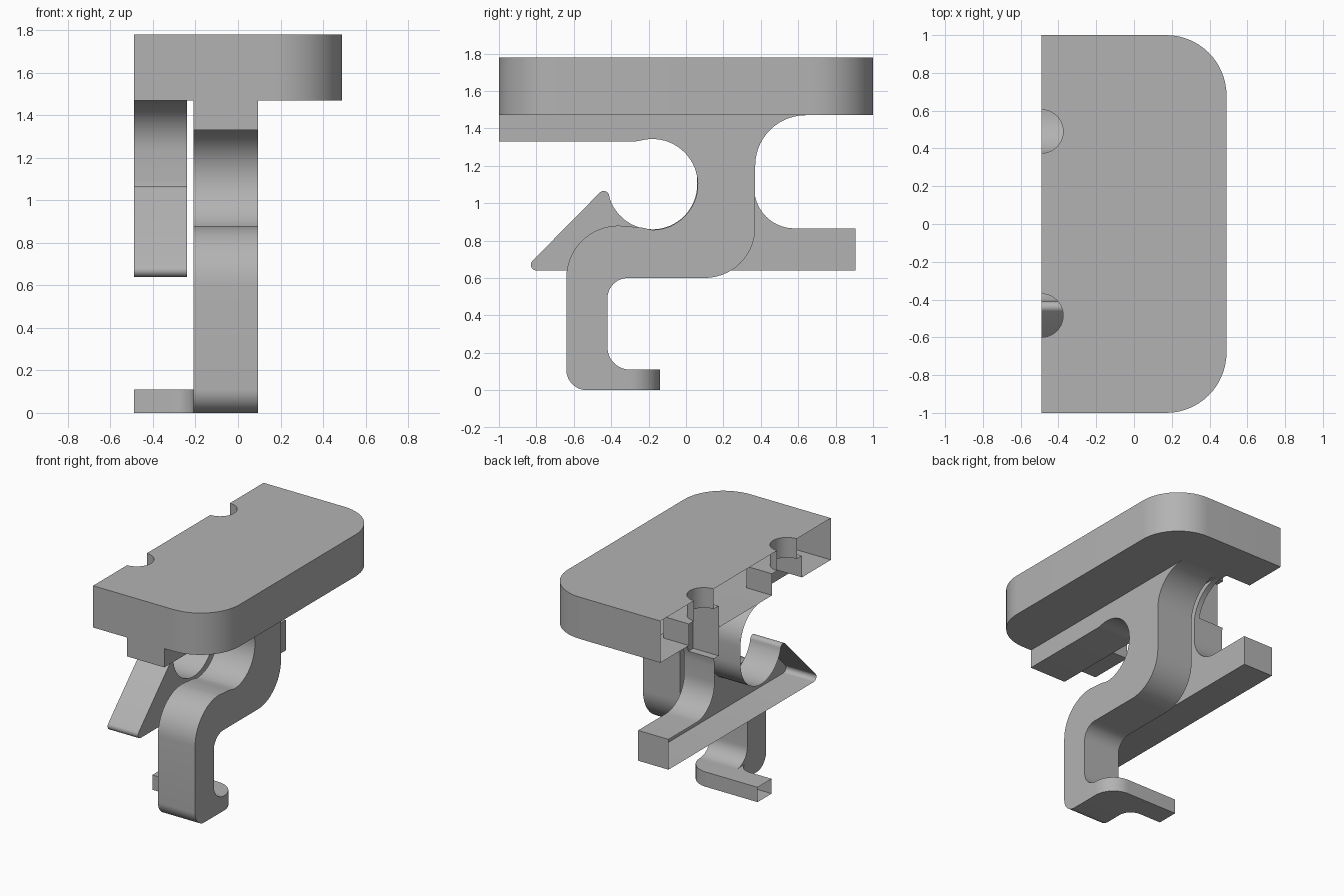
import bpy, bmesh, math
from mathutils import Vector

if "Cube" in bpy.data.objects:
    bpy.data.objects.remove(bpy.data.objects["Cube"])

grey = bpy.data.materials.new("plain grey")
grey.diffuse_color = (0.45, 0.45, 0.45, 1)
grey.use_nodes = True
grey.node_tree.nodes["Principled BSDF"].inputs["Base Color"].default_value = grey.diffuse_color

CUT = -0.49  # open symmetry plane


def arc(cx, cy, r, a0, a1, n=14):
    """Points along an arc, angles in degrees."""
    return [(cx + r * math.cos(math.radians(a0 + (a1 - a0) * i / n)),
             cy + r * math.sin(math.radians(a0 + (a1 - a0) * i / n)))
            for i in range(n + 1)]


def prism(name, pts, axis, lo, hi):
    """Extrude a closed profile: axis 'x' takes (y, z), axis 'z' takes (x, y)."""
    bm = bmesh.new()
    place = (lambda p: (lo, p[0], p[1])) if axis == 'x' else (lambda p: (p[0], p[1], lo))
    face = bm.faces.new([bm.verts.new(place(p)) for p in pts])
    new = bmesh.ops.extrude_face_region(bm, geom=[face])["geom"]
    step = Vector((hi - lo, 0, 0)) if axis == 'x' else Vector((0, 0, hi - lo))
    bmesh.ops.translate(bm, vec=step, verts=[v for v in new if isinstance(v, bmesh.types.BMVert)])
    bmesh.ops.remove_doubles(bm, verts=bm.verts, dist=1e-5)
    bmesh.ops.recalc_face_normals(bm, faces=bm.faces)
    me = bpy.data.meshes.new(name)
    bm.to_mesh(me)
    bm.free()
    me.materials.append(grey)
    ob = bpy.data.objects.new(name, me)
    bpy.context.collection.objects.link(ob)
    return ob


def finish(ob, cutters=()):
    """Subtract cutters, open the symmetry plane and smooth the curves."""
    for c in cutters:
        m = ob.modifiers.new("cut", 'BOOLEAN')
        m.operation, m.solver, m.object = 'DIFFERENCE', 'EXACT', c
    bpy.context.view_layer.update()
    me = bpy.data.meshes.new_from_object(ob.evaluated_get(bpy.context.evaluated_depsgraph_get()))
    ob.modifiers.clear()
    ob.data = me
    bm = bmesh.new()
    bm.from_mesh(me)
    caps = [f for f in bm.faces if all(abs(v.co.x - CUT) < 1e-3 for v in f.verts)]
    bmesh.ops.delete(bm, geom=caps, context='FACES')
    bm.to_mesh(me)
    bm.free()
    bpy.ops.object.select_all(action='DESELECT')
    ob.select_set(True)
    bpy.context.view_layer.objects.active = ob
    bpy.ops.object.shade_smooth_by_angle(angle=math.radians(30))


# Cutters: screw holes and the nut pockets beneath them
holes, pockets = [], []
for y in (0.49, -0.485):
    hole = prism("hole_cutter", arc(CUT, y, 0.115, 0, 360, 40)[:-1], 'z', 1.55, 1.9)
    pocket = prism("pocket_cutter", [(-0.6, y - 0.175), (-0.28, y - 0.175),
                                     (-0.28, y + 0.175), (-0.6, y + 0.175)], 'z', 1.26, 1.63)
    holes.append(hole)
    pockets.append(pocket)
for c in holes + pockets:
    c.hide_render = True

# Top plate with two rounded corners
plate = prism("top_plate",
              [(CUT, -1)] + arc(0.17, -0.68, 0.32, -90, 0) + arc(0.17, 0.68, 0.32, 0, 90) + [(CUT, 1)],
              'z', 1.47, 1.78)

# Hook: rib, stem and S-shaped arm
hook = prism("hook_arm",
             [(-1, 1.47), (-1, 1.33), (-0.27, 1.33)]
             + arc(-0.18, 1.1, 0.243, 105, -90, 32)
             + [(-0.24, 0.87)]
             + arc(-0.36, 0.6, 0.28, 90, 180)
             + arc(-0.53, 0.11, 0.11, 180, 270)
             + [(-0.30, 0)]
             + arc(-0.30, 0.23, 0.12, 270, 180)
             + arc(-0.31, 0.49, 0.11, 180, 90)
             + arc(0.10, 0.87, 0.27, -90, 0)
             + arc(0.64, 1.2, 0.27, 180, 90),
             'x', -0.21, 0.095)

# Foot turning from the hook toward the symmetry plane
foot = prism("hook_foot",
             [(0.095, -0.41)] + arc(-0.065, -0.30, 0.16, 0, 90)
             + [(CUT, -0.14), (CUT, -0.305)]
             + arc(-0.31, -0.405, 0.10, 90, 0),
             'z', 0, 0.11)

# Latch lever hanging beside the hook
lever = prism("latch_lever",
              arc(0.64, 1.2, 0.275, 90, 180)
              + arc(0.58, 1.08, 0.215, 180, 270)
              + [(0.905, 0.865), (0.905, 0.64)]
              + arc(-0.80, 0.67, 0.03, 270, 135, 8)
              + arc(-0.44, 1.035, 0.03, 135, 15, 8)
              + arc(-0.18, 1.1, 0.24, 197, 360, 26)
              + arc(-0.18, 1.23, 0.24, 0, 90),
              'x', CUT, -0.24)

finish(plate, holes + pockets)
finish(lever, pockets)
finish(hook)
finish(foot)

for c in holes + pockets:
    bpy.data.objects.remove(c)
